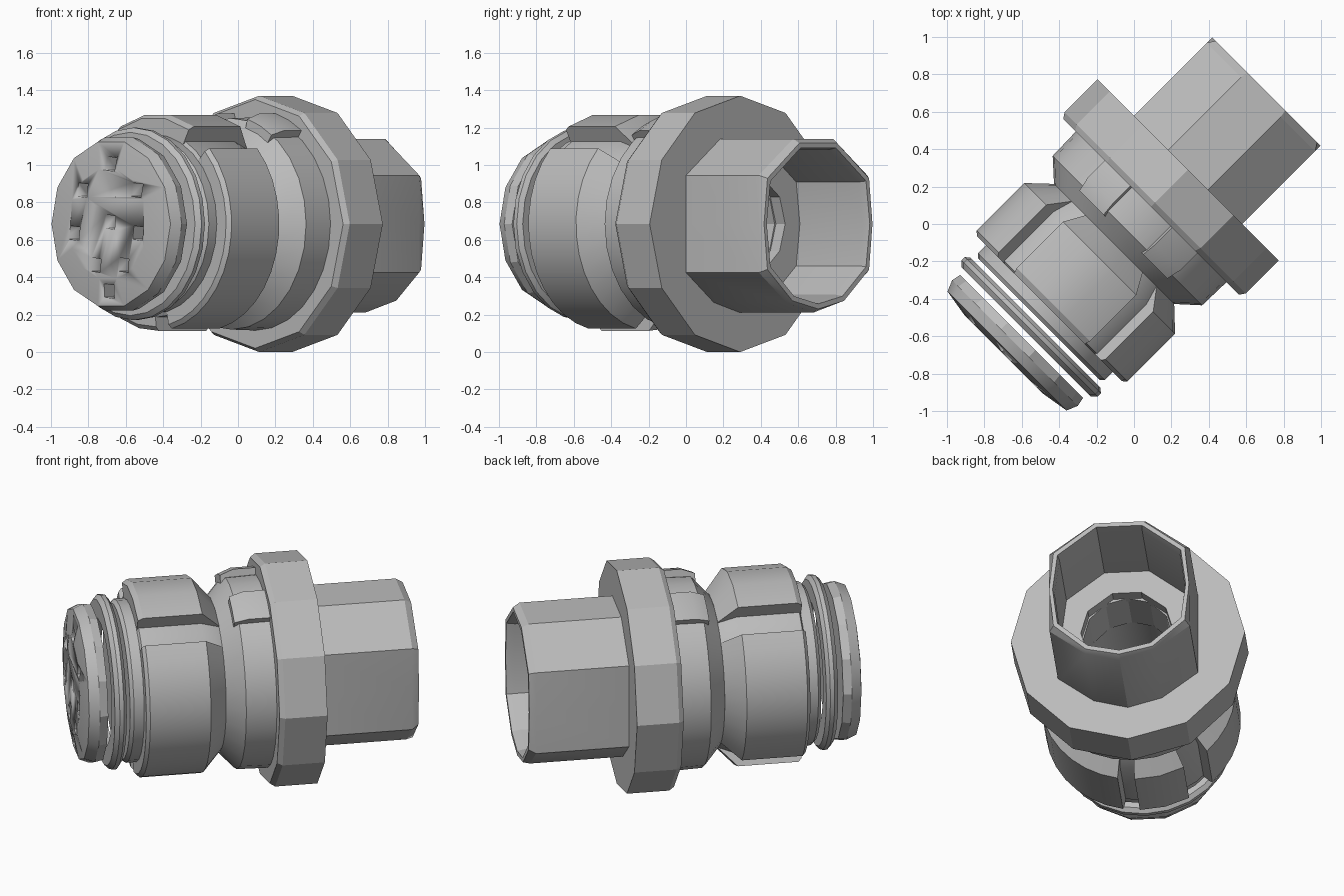
import bpy, bmesh, math
from mathutils import Vector

cube = bpy.data.objects.get("Cube")
if cube:
    bpy.data.objects.remove(cube, do_unlink=True)

grey = bpy.data.materials.new("matte grey")
grey.use_nodes = True
COLOUR = (0.5, 0.5, 0.5, 1)
grey.diffuse_color = COLOUR
grey.node_tree.nodes["Principled BSDF"].inputs["Base Color"].default_value = COLOUR

AXIS_Z = 0.685
S = math.sqrt(0.5)


def place(v, w, u):
    """Across, up and along the connector axis, which lies diagonally."""
    return Vector(((u + v) * S, (u - v) * S, AXIS_Z + w))


def loft(name, sections, closed=False):
    """Skin a list of (outline, position); cap the ends or close the loop."""
    bm = bmesh.new()
    rows = [[bm.verts.new(place(v, w, u)) for v, w in pts] for pts, u in sections]
    n = len(rows[0])
    pairs = list(zip(rows, rows[1:]))
    if closed:
        pairs.append((rows[-1], rows[0]))
    else:
        bm.faces.new(rows[0])
        bm.faces.new(rows[-1])
    for a, b in pairs:
        for i in range(n):
            j = (i + 1) % n
            bm.faces.new((a[i], a[j], b[j], b[i]))
    bmesh.ops.recalc_face_normals(bm, faces=bm.faces)
    return finish(name, bm)


def finish(name, bm):
    mesh = bpy.data.meshes.new(name)
    bm.to_mesh(mesh)
    bm.free()
    ob = bpy.data.objects.new(name, mesh)
    bpy.context.collection.objects.link(ob)
    mesh.materials.append(grey)
    select(ob)
    bpy.ops.object.shade_smooth_by_angle(angle=math.radians(25))
    return ob


def select(ob):
    bpy.ops.object.select_all(action="DESELECT")
    ob.select_set(True)
    bpy.context.view_layer.objects.active = ob


def arc(r, a0, a1, n):
    angles = [math.radians(a0 + (a1 - a0) * i / (n - 1)) for i in range(n)]
    return [(r * math.cos(a), r * math.sin(a)) for a in angles]


def circle(r, n):
    return arc(r, 0, 360 - 360 / n, n)


def turned(name, profile, n, closed=False):
    return loft(name, [(circle(r, n), u) for u, r in profile], closed)


def sector(name, profile, a0, a1, n, inner=0.4):
    """Raised pad covering part of the circumference."""
    return loft(name, [(arc(r, a0, a1, n) + arc(inner, a1, a0, n), u)
                       for u, r in profile])


# Main body core with a rear collar and a bore
turned("body_core", [(-0.72, 0.46), (-0.70, 0.48), (-0.64, 0.48), (-0.63, 0.50),
                     (-0.26, 0.50), (-0.15, 0.455), (-0.05, 0.565), (0.14, 0.57),
                     (0.14, 0.26), (-0.3, 0.26)], 28)

# Raised grip pads around the body
PAD = [(-0.64, 0.55), (-0.62, 0.572), (-0.26, 0.572), (-0.15, 0.455)]
sector("left_grip_pad", PAD, -78, 45, 13)
sector("right_grip_pad", PAD, 135, 225, 10)
RIB = [(-0.64, 0.57), (-0.61, 0.59), (-0.26, 0.59), (-0.15, 0.46)]
sector("top_rib", RIB, 62, 118, 4)
sector("bottom_rib", PAD, 242, 272, 3)
for side, start in (("left", 55), ("right", 105)):
    sector(side + "_key", [(-0.08, 0.58), (0.0, 0.61), (0.15, 0.61)], start, start + 20, 3)

# Mounting flange
turned("flange", [(0.13, 0.665), (0.16, 0.685), (0.41, 0.685), (0.41, 0.26),
                  (0.13, 0.26)], 12, closed=True)

# Six-sided rear socket with chamfered rim and stepped bore
half = [(0.15, 0.455), (0.41, 0.26), (0.41, 0), (0.41, -0.26), (0.2, -0.42)]
nut = half + [(0, -0.475)] + [(-v, w) for v, w in reversed(half)]


def clipped(limit, scale=1.0):
    out = []
    for v, w in nut:
        k = min(1, limit / math.hypot(v, w)) * scale
        out.append((v * k, w * k))
    return out


def radial(r):
    return [(v * r / math.hypot(v, w), w * r / math.hypot(v, w)) for v, w in nut]


loft("rear_socket", [(nut, 0.38), (nut, 0.96), (clipped(0.455), 1.0),
                     (clipped(0.45, 0.95), 1.0), (clipped(0.45, 0.93), 0.95),
                     (clipped(0.45, 0.93), 0.48), (radial(0.27), 0.48),
                     (radial(0.27), 0.38)], closed=True)

# Sealing ring, separated from the body by a narrow gap
turned("sealing_ring", [(-0.815, 0.49), (-0.79, 0.515), (-0.765, 0.515),
                        (-0.745, 0.49), (-0.745, 0.38), (-0.815, 0.38)], 24, closed=True)

# Front contact plate with a shallow dome
plate = turned("contact_plate", [(-0.985, 0.3), (-0.96, 0.45), (-0.90, 0.475),
                                 (-0.85, 0.465)], 14)

# Square pin holes cut into the plate
HOLES = [(-0.19, 0.18), (0.02, 0.32), (0.22, 0.18), (-0.25, -0.05), (0.02, 0.01),
         (0.23, -0.05), (-0.09, -0.22), (0.12, -0.22), (0, -0.36)]
bm = bmesh.new()
for v, w in HOLES:
    h = 0.04
    rows = [[bm.verts.new(place(v + a * h, w + b * h, u))
             for a, b in ((-1, -0.8), (0.8, -1), (1, 0.8), (-0.8, 1))]
            for u in (-1.1, -0.90)]
    for row in rows:
        bm.faces.new(row)
    for i in range(4):
        j = (i + 1) % 4
        bm.faces.new((rows[0][i], rows[0][j], rows[1][j], rows[1][i]))
bmesh.ops.recalc_face_normals(bm, faces=bm.faces)
cutter = finish("pin_hole_cutter", bm)
cutter.hide_render = True

cut = plate.modifiers.new("pin holes", "BOOLEAN")
cut.operation = "DIFFERENCE"
cut.solver = "EXACT"
cut.object = cutter
select(plate)
bpy.ops.object.modifier_apply(modifier=cut.name)
bpy.data.objects.remove(cutter, do_unlink=True)
